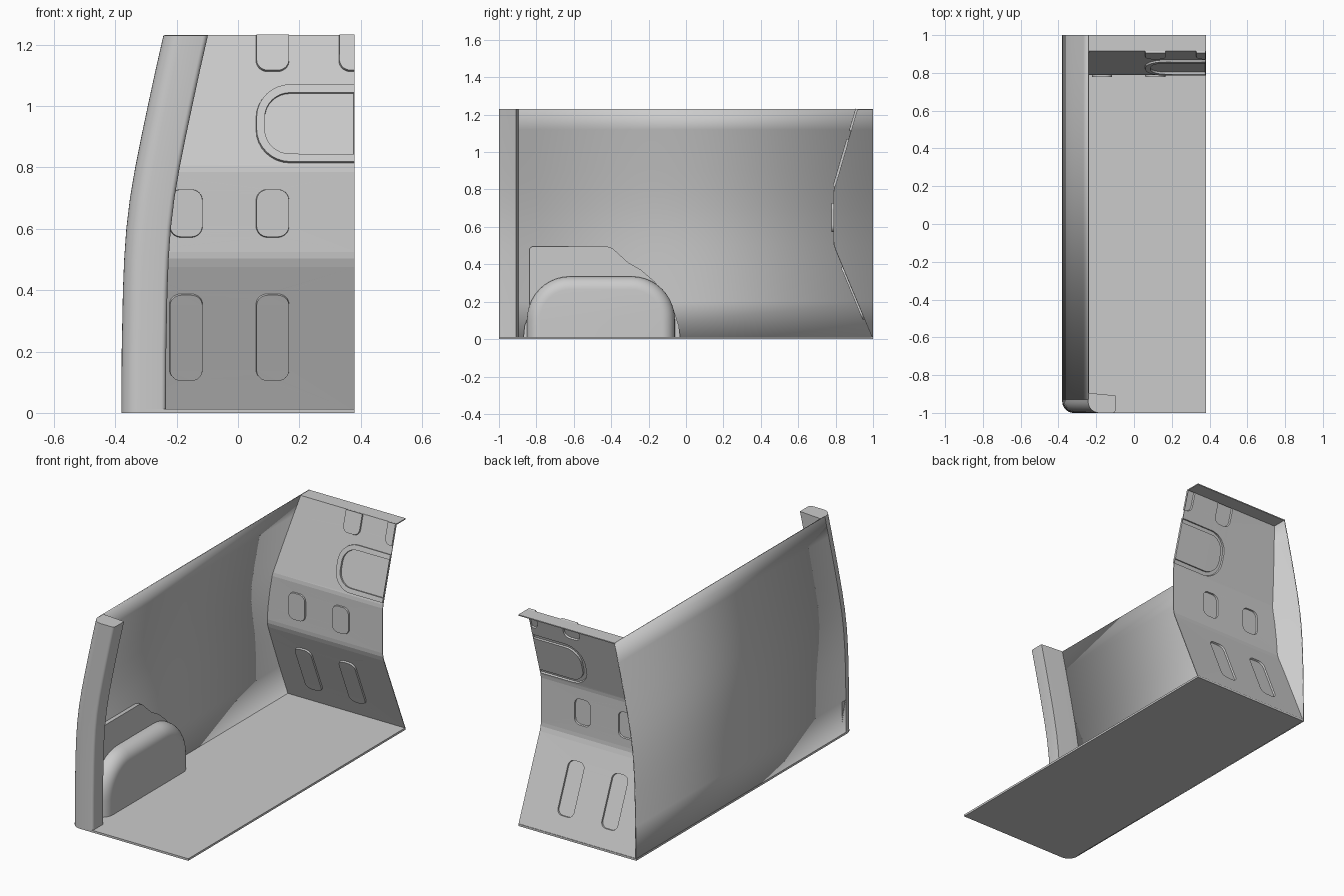
import bpy, bmesh
from math import sin, cos, pi
from mathutils import Vector

if "Cube" in bpy.data.objects:
    bpy.data.objects.remove(bpy.data.objects["Cube"])

# Outer side-wall curve as (z, x)
WALL = [(0, -.38), (.2, -.379), (.4, -.375), (.5, -.371), (.6, -.364), (.7, -.352),
        (.8, -.335), (.9, -.315), (1.0, -.294), (1.12, -.268), (1.23, -.243)]
TOP = 1.23


def wall_x(z):
    for (z0, x0), (z1, x1) in zip(WALL, WALL[1:]):
        if z <= z1:
            return x0 + (x1 - x0) * (z - z0) / (z1 - z0)
    return WALL[-1][1]


def finish(name, bm, smooth=True, thickness=0):
    bmesh.ops.remove_doubles(bm, verts=bm.verts, dist=1e-5)
    bmesh.ops.recalc_face_normals(bm, faces=bm.faces)
    me = bpy.data.meshes.new(name)
    bm.to_mesh(me)
    bm.free()
    ob = bpy.data.objects.new(name, me)
    bpy.context.collection.objects.link(ob)
    if thickness:
        mod = ob.modifiers.new("sheet", 'SOLIDIFY')
        mod.thickness = thickness
        mod.offset = 0
    if smooth:
        bpy.ops.object.select_all(action='DESELECT')
        ob.select_set(True)
        bpy.context.view_layer.objects.active = ob
        bpy.ops.object.shade_smooth_by_angle(angle=0.6)
    return ob


def loft(name, rings, cap_first=True, closed=True, thickness=0, cap_last=True):
    bm = bmesh.new()
    vs = [[bm.verts.new(p) for p in r] for r in rings]
    n = len(rings[0])
    for a, b in zip(vs, vs[1:]):
        for i in range(n if closed else n - 1):
            j = (i + 1) % n
            bm.faces.new((a[i], a[j], b[j], b[i]))
    if cap_first:
        bm.faces.new(vs[0])
    if cap_last:
        bm.faces.new(vs[-1])
    return finish(name, bm, thickness=thickness)


def arc(cx, cy, r, a0, a1, n=8):
    return [(cx + r * cos(a0 + (a1 - a0) * i / n), cy + r * sin(a0 + (a1 - a0) * i / n))
            for i in range(n + 1)]


# Floor with one rounded corner
outline = arc(-.32, -.94, .06, pi, 1.5 * pi) + [(.38, -1), (.38, 1), (-.38, 1)]
loft("floor", [[(x, y, z) for x, y in outline] for z in (0, .012)])

# Curved side wall
loft("side_wall", [[(x + .003, y, z) for z, x in WALL] for y in (-.93, 1)],
     cap_first=False, cap_last=False, closed=False, thickness=.006)

# Rear corner pillar following the wall curve
section = (arc(.06, -.94, .06, pi, 1.5 * pi) + arc(.13, -.985, .015, 1.5 * pi, 2 * pi, 4)
           + [(.145, -.908), (.03, -.897), (0, -.895)])
loft("rear_pillar", [[(x + dx, y, z) for dx, y in section] for z, x in WALL])

# Wheel arch: backing plate on the wall
plate = ([(-.87, 0), (-.863, .07), (-.838, .14)] + arc(-.818, .475, .02, pi, pi / 2, 4)
         + [(-.42, .495), (-.395, .487), (-.37, .465), (-.31, .41), (-.24, .37), (-.17, .31),
            (-.11, .235), (-.065, .155), (-.038, .07), (-.03, 0)])
loft("arch_plate", [[(x, y, z) for y, z in plate] for x in (-.368, -.342)])


# Wheel arch: rounded housing
def arch_ring(x, i):
    y0, y1, top, r = -.85 + i, -.06 - i, .335 - i, .23 - i
    pts = ([(y0, .005)] + arc(y0 + r, top - r, r, pi, pi / 2, 10)
           + arc(y1 - r, top - r, r, pi / 2, 0, 10) + [(y1, .005)])
    return [(x, y, z) for y, z in pts]


steps = [(-.33 + .07 * sin(t * pi / 16), .07 * (1 - cos(t * pi / 16))) for t in range(9)]
loft("wheel_arch", [arch_ring(-.36, 0)] + [arch_ring(x, i) for x, i in steps])


# Bulkhead: folded sheet with pressed pads
def rrect(x0, x1, s0, s1, radii):
    bl, br, tr, tl = radii
    out = []
    for cx, cy, r, a in ((x0 + bl, s0 + bl, bl, pi), (x1 - br, s0 + br, br, 1.5 * pi),
                         (x1 - tr, s1 - tr, tr, 0), (x0 + tl, s1 - tl, tl, pi / 2)):
        out += arc(cx, cy, r, a, a + pi / 2, 8) if r else [(cx, cy)]
    return out


def panel(bm, p0, p1, pads):
    d = Vector(p1) - Vector(p0)
    u = d.normalized()
    normal = Vector((0, -u.y, u.x))

    def ring(pts, h=0):
        vs = [bm.verts.new((x, p0[0] + u.x * s - u.y * h, p0[1] + u.y * s + u.x * h))
              for x, s in pts]
        return vs, [bm.edges.new((vs[i], vs[(i + 1) % len(vs)])) for i in range(len(vs))]

    def fill(*rings):
        bmesh.ops.triangle_fill(bm, edges=[e for r in rings for e in r[1]],
                                use_beauty=True, normal=normal)

    def bridge(a, b):
        n = len(a[0])
        for i in range(n):
            j = (i + 1) % n
            bm.faces.new((a[0][i], a[0][j], b[0][j], b[0][i]))

    zs = [p0[1]] + [z for z, _ in WALL if p0[1] + .01 < z < p1[1] - .01] + [p1[1]]
    left = [(wall_x(z) + .004, (z - p0[1]) / u.y) for z in reversed(zs)]
    outer = ring(left + [(.38, 0), (.38, d.length)])
    holes = []
    for x0, x1, z0, z1, radii, rim in pads:
        s0, s1 = (z0 - p0[1]) / u.y, (z1 - p0[1]) / u.y
        base = ring(rrect(x0, x1, s0, s1, radii))
        pad = ring(rrect(x0 + .002, x1 - .0005, s0 + .002, s1 - .0005, radii), .01)
        holes.append((base, pad))
        if rim:  # raised frame around a sunken centre
            shape = rrect(x0 + rim, x1 - .001, s0 + rim, s1 - rim,
                          [max(0, r - rim) for r in radii])
            inner, sunk = ring(shape, .01), ring(shape, -.002)
            fill(pad, inner)
            fill(sunk)
            bridge(inner, sunk)
        else:
            fill(pad)
    fill(outer, *[b for b, _ in holes])
    for b, p in holes:
        bridge(b, p)


R = .035
ALL = (R, R, R, R)
COLS = ((-.222, -.117), (.06, .165))
low = [(a, b, .108, .387, ALL, 0) for a, b in COLS]
mid = [(a, b, .573, .727, ALL, 0) for a, b in COLS]
high = [(.06, .379, .815, 1.067, (.11, 0, 0, .11), .026),
        (.06, .165, 1.113, 1.229, (R, R, 0, 0), 0),
        (.33, .379, 1.113, 1.229, (R, 0, 0, 0), 0)]
profile = [(.998, .005), (.801, .476), (.792, .503), (.79, .525), (.79, .785), (.793, .805),
           (.917, TOP)]
bm = bmesh.new()
for p0, p1, pads in zip(profile, profile[1:], (low, [], [], mid, [], high)):
    panel(bm, p0, p1, pads)
finish("bulkhead", bm, smooth=False, thickness=.004)

# Top flange of the bulkhead
rect = [(-.243, .915), (.38, .915), (.38, 1), (-.243, 1)]
loft("bulkhead_flange", [[(x, y, z) for x, y in rect] for z in (TOP - .006, TOP)])
